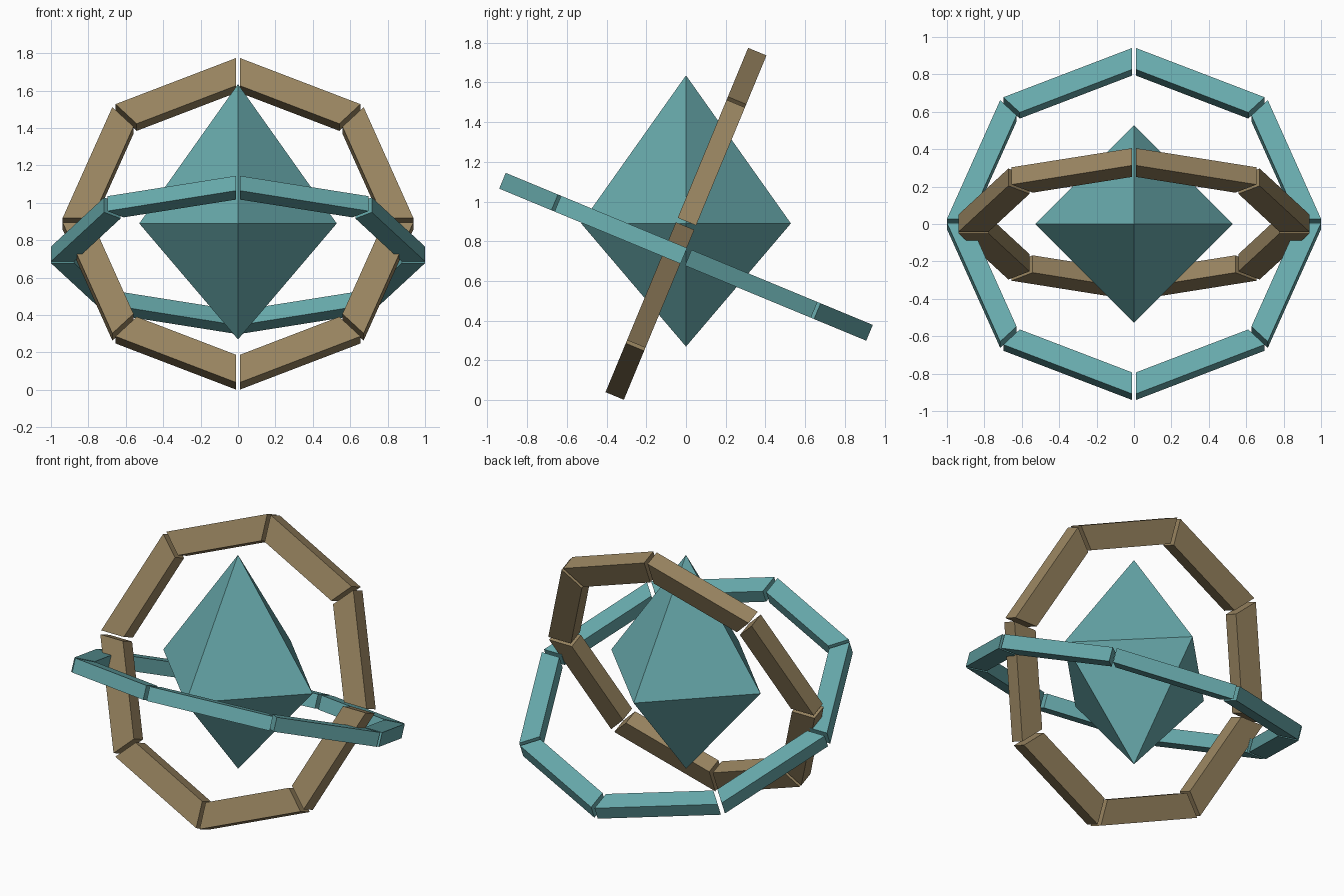
import bpy
import bmesh
import math
from mathutils import Matrix, Vector

cube = bpy.data.objects.get("Cube")
if cube:
    bpy.data.objects.remove(cube, do_unlink=True)


def make_material(name, rgb):
    mat = bpy.data.materials.new(name)
    mat.use_nodes = True
    mat.diffuse_color = (*rgb, 1)
    bsdf = next(n for n in mat.node_tree.nodes if n.type == 'BSDF_PRINCIPLED')
    bsdf.inputs["Base Color"].default_value = (*rgb, 1)
    return mat


teal = make_material("teal", (0.138, 0.402, 0.413))
bronze = make_material("bronze", (0.314, 0.231, 0.117))


def make_mesh(name, bm, mat):
    bmesh.ops.recalc_face_normals(bm, faces=bm.faces)
    mesh = bpy.data.meshes.new(name)
    bm.to_mesh(mesh)
    bm.free()
    mesh.materials.append(mat)
    return mesh


def add_object(name, mesh, matrix):
    obj = bpy.data.objects.new(name, mesh)
    obj.matrix_world = matrix
    bpy.context.collection.objects.link(obj)


def make_ring(name, mat, outer, inner, thick, height, tilt, gap=0.012, sides=8):
    """Tilted ring of mitred bars with a narrow slit at every corner."""
    step = math.tau / sides
    c, s = math.cos(step), math.sin(step)
    near, far = Vector((0, gap, 0)), Vector((s, -c, 0)) * gap
    profile = [Vector((inner, 0, 0)) + near, Vector((outer, 0, 0)) + near,
               Vector((outer * c, outer * s, 0)) + far,
               Vector((inner * c, inner * s, 0)) + far]
    bm = bmesh.new()
    base = bm.faces.new([bm.verts.new(p - Vector((0, 0, thick / 2))) for p in profile])
    ext = bmesh.ops.extrude_face_region(bm, geom=[base], use_keep_orig=True)
    top = [g for g in ext["geom"] if isinstance(g, bmesh.types.BMVert)]
    bmesh.ops.translate(bm, verts=top, vec=(0, 0, thick))
    mesh = make_mesh(name + "_bar", bm, mat)
    place = Matrix.Translation((0, 0, height)) @ Matrix.Rotation(math.radians(tilt), 4, 'X')
    for i in range(sides):
        add_object(f"{name}_bar_{i + 1}", mesh, place @ Matrix.Rotation(i * step, 4, 'Z'))


# Central crystal: square waist with a taller upper point
bm = bmesh.new()
waist = [bm.verts.new(p) for p in
         [(0.528, 0, 0), (0, 0.528, 0), (-0.528, 0, 0), (0, -0.528, 0)]]
tips = [bm.verts.new((0, 0, 0.745)), bm.verts.new((0, 0, -0.62))]
for tip in tips:
    for i in range(4):
        bm.faces.new((waist[i], waist[(i + 1) % 4], tip))
add_object("crystal", make_mesh("crystal", bm, teal), Matrix.Translation((0, 0, 0.89)))

# Two crossing octagonal rings
make_ring("upright_ring", bronze, 0.938, 0.778, 0.10, 0.888, 67.5)
make_ring("flat_ring", teal, 1.0, 0.876, 0.086, 0.722, -22.5)
